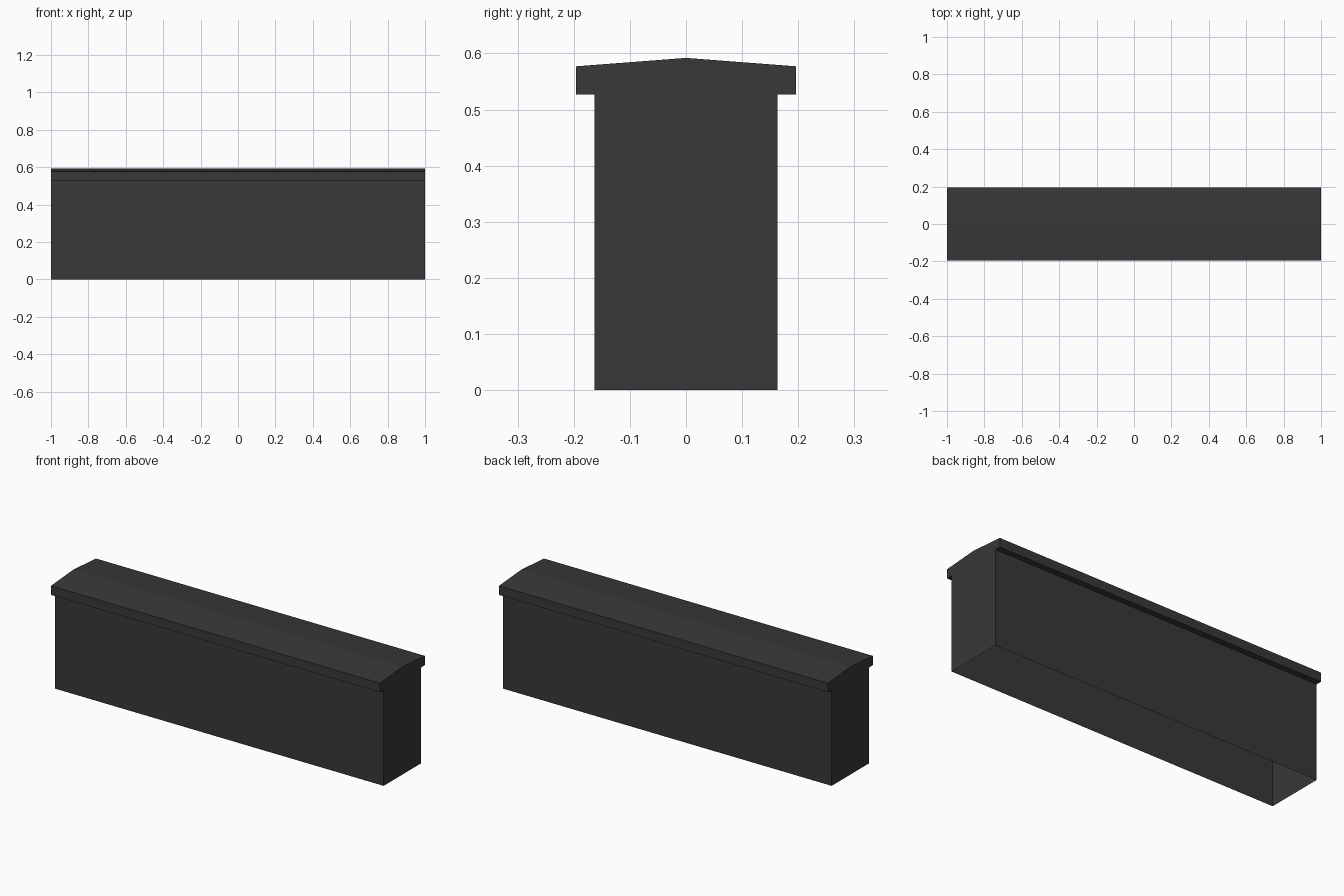
import bpy, bmesh

if "Cube" in bpy.data.objects:
    bpy.data.objects.remove(bpy.data.objects["Cube"])

# Colour
mat = bpy.data.materials.new("dark grey")
mat.diffuse_color = (0.04, 0.04, 0.04, 1)
mat.use_nodes = True
mat.node_tree.nodes["Principled BSDF"].inputs["Base Color"].default_value = mat.diffuse_color

# Half profile (y, z) from foot to ridge, mirrored to the full cross-section
half = [(0.163, 0), (0.163, 0.527), (0.196, 0.527), (0.196, 0.577), (0, 0.592)]
profile = half + [(-y, z) for y, z in reversed(half[:-1])]

# Capped wall: profile run along x, closed at both ends, open underneath
bm = bmesh.new()
left, right = [[bm.verts.new((x, y, z)) for y, z in profile] for x in (-1, 1)]
bm.faces.new(right)
bm.faces.new(left[::-1])
for i in range(len(profile) - 1):
    bm.faces.new((left[i], left[i + 1], right[i + 1], right[i]))

mesh = bpy.data.meshes.new("capped_wall")
bm.to_mesh(mesh)
bm.free()
mesh.materials.append(mat)
wall = bpy.data.objects.new("capped_wall", mesh)
bpy.context.collection.objects.link(wall)
